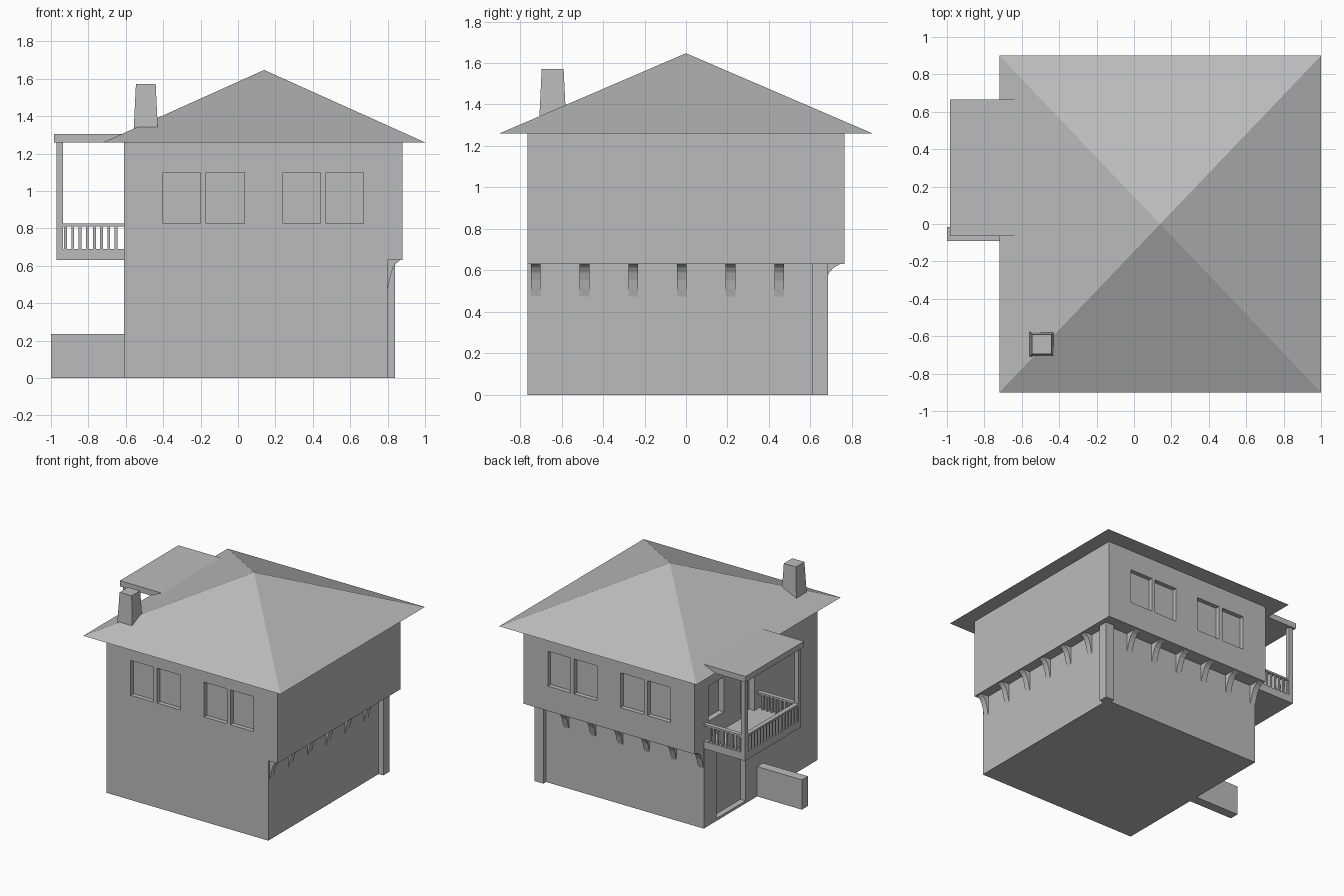
import bpy, bmesh, math
from mathutils import Matrix, Vector

cube = bpy.data.objects.get("Cube")
if cube:
    bpy.data.objects.remove(cube, do_unlink=True)

grey = bpy.data.materials.new("plain_grey")
grey.use_nodes = True
GREY = (0.5, 0.5, 0.5, 1)
grey.diffuse_color = GREY
grey.node_tree.nodes["Principled BSDF"].inputs["Base Color"].default_value = GREY


def finish(name, bm):
    bmesh.ops.recalc_face_normals(bm, faces=bm.faces)
    me = bpy.data.meshes.new(name)
    bm.to_mesh(me)
    bm.free()
    me.materials.append(grey)
    ob = bpy.data.objects.new(name, me)
    bpy.context.collection.objects.link(ob)
    return ob


def add_box(bm, x, y, z):
    """Box given by (min, max) ranges."""
    size = [r[1] - r[0] for r in (x, y, z)]
    mid = Vector([(r[0] + r[1]) / 2 for r in (x, y, z)])
    bmesh.ops.create_cube(bm, size=1, matrix=Matrix.Translation(mid) @ Matrix.Diagonal((*size, 1)))


def boxes(name, *ranges):
    bm = bmesh.new()
    for r in ranges:
        add_box(bm, *r)
    return finish(name, bm)


def pyramid(name, x, y, z, top=0.0):
    """Four-sided tapered block; top is the top width over the base width."""
    bm = bmesh.new()
    r = math.sqrt(0.5)
    bmesh.ops.create_cone(bm, cap_ends=True, segments=4, radius1=r, radius2=r * top, depth=1,
                          matrix=Matrix.Rotation(math.pi / 4, 4, 'Z'))
    bmesh.ops.remove_doubles(bm, verts=bm.verts, dist=1e-5)
    size = [b - a for a, b in (x, y, z)]
    mid = Vector([(a + b) / 2 for a, b in (x, y, z)])
    bmesh.ops.transform(bm, verts=bm.verts, matrix=Matrix.Translation(mid) @ Matrix.Diagonal((*size, 1)))
    return finish(name, bm)


def boolean(ob, tool, op):
    mod = ob.modifiers.new(op.lower(), 'BOOLEAN')
    mod.operation, mod.solver, mod.object = op, 'EXACT', tool
    tool.hide_render = True
    tool.hide_set(True)
    bpy.context.view_layer.update()
    me = bpy.data.meshes.new_from_object(ob.evaluated_get(bpy.context.evaluated_depsgraph_get()))
    ob.modifiers.clear()
    ob.data = me
    bpy.data.objects.remove(tool, do_unlink=True)


# House body: ground floor with a larger upper floor
LEFT, FRONT, BACK = -0.61, -0.765, 0.765
WALL_X, WALL_Y = 0.80, 0.65
body = boxes("house_walls", ((LEFT, WALL_X), (FRONT, WALL_Y), (0, 0.8)))
boolean(body, boxes("upper_floor", ((LEFT, 0.88), (FRONT, BACK), (0.63, 1.26))), 'UNION')

# Recessed windows and doors
D = 0.035
cuts = []
for x in ((-0.40, -0.20), (-0.17, 0.035), (0.24, 0.44), (0.47, 0.67)):
    cuts.append((x, (FRONT - 0.1, FRONT + D), (0.825, 1.10)))
    cuts.append((x, (BACK - D, BACK + 0.1), (0.825, 1.10)))
side = (LEFT - 0.1, LEFT + 0.045)
cuts += [(side, (0.40, 0.59), (0.825, 1.10)),     # balcony window
         (side, (0.02, 0.19), (0.69, 1.10)),      # balcony door
         (side, (0.13, 0.49), (0.02, 0.53))]      # ground floor door
boolean(body, boxes("opening_cutter", *cuts), 'DIFFERENCE')

# Corner post, roof, chimney and garden wall
boxes("corner_post", ((0.765, 0.84), (0.61, 0.685), (0, 0.63)))
pyramid("main_roof", (-0.72, 1.0), (-0.9, 0.9), (1.26, 1.647))
pyramid("chimney", (-0.559, -0.427), (-0.709, -0.577), (1.30, 1.572), 0.8)
boxes("garden_wall", ((-1.0, LEFT), (-0.09, -0.015), (0, 0.235)))

# Curved brackets under the overhang
PROFILE = [(0, 0.475), (0.008, 0.51), (0.016, 0.55), (0.03, 0.59), (0.045, 0.613), (0.067, 0.63), (0, 0.63)]


def bracket(name, place):
    """Extrude the profile; place maps (outward, along, z) to a position."""
    bm = bmesh.new()
    face = bm.faces.new([bm.verts.new(place(d, -0.0235, z)) for d, z in PROFILE])
    new = bmesh.ops.extrude_face_region(bm, geom=[face])["geom"]
    shift = Vector(place(0, 0.047, 0)) - Vector(place(0, 0, 0))
    bmesh.ops.translate(bm, vec=shift, verts=[v for v in new if isinstance(v, bmesh.types.BMVert)])
    finish(name, bm)


for i in range(6):
    cy, cx = -0.725 + 0.235 * i, -0.585 + 0.235 * i
    bracket(f"side_bracket_{i + 1}", lambda d, a, z: (WALL_X + d, cy + a, z))
    bracket(f"back_bracket_{i + 1}", lambda d, a, z: (cx + a, WALL_Y + d * 1.38, z))

# Balcony: slab, posts, rails, balusters and flat roof
BX, Y0, Y1, T = -0.97, -0.05, 0.65, 0.035
boxes("balcony_floor", ((BX, LEFT), (Y0, Y1), (0.63, 0.69)))
boxes("balcony_roof", ((-0.985, LEFT), (-0.065, 0.665), (1.26, 1.305)))
ends = ((Y0, Y0 + T), (Y1 - T, Y1))
boxes("balcony_posts", *[((BX, BX + T), y, (0.69, 1.26)) for y in ends])
boxes("balcony_rails", ((BX, BX + T), (Y0 + T, Y1 - T), (0.81, 0.825)),
      *[((BX + T, LEFT), y, (0.81, 0.825)) for y in ends])
bars = []
for i in range(8):
    x = -0.929 + 0.0385 * i
    bars += [((x, x + 0.0145), (y[0] + 0.005, y[1] - 0.005), (0.69, 0.81)) for y in ends]
for i in range(17):
    y = Y0 + T + 0.006 + 0.0376 * i
    bars.append(((BX + 0.005, BX + T - 0.005), (y, y + 0.0145), (0.69, 0.81)))
boxes("balcony_balusters", *bars)
